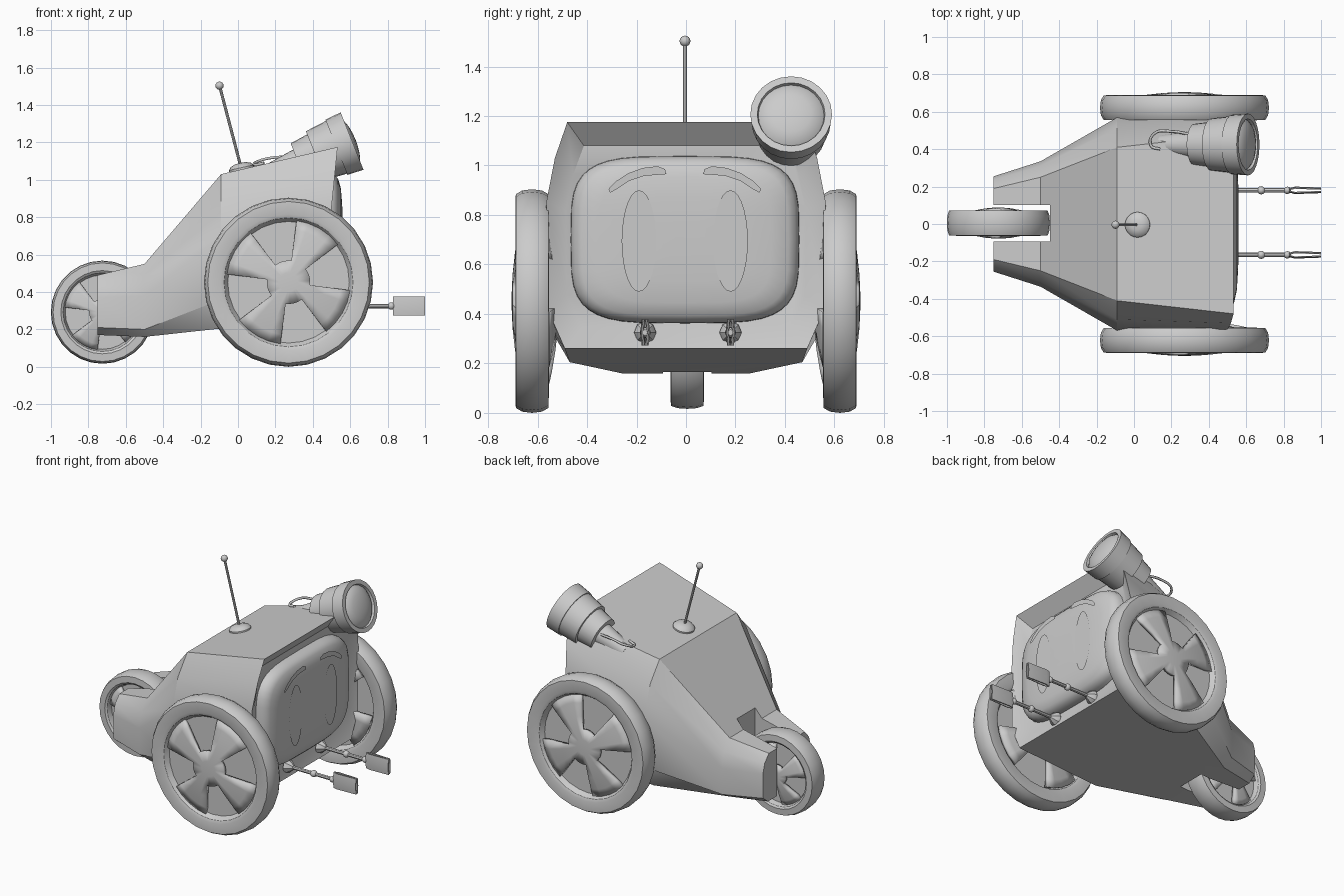
import bpy, bmesh
from math import sin, cos, pi, radians
from mathutils import Matrix, Vector

if "Cube" in bpy.data.objects:
    bpy.data.objects.remove(bpy.data.objects["Cube"])

I4 = Matrix.Identity(4)


def make(name, verts, faces, mat=I4, angle=32):
    bm = bmesh.new()
    vs = [bm.verts.new(mat @ Vector(v)) for v in verts]
    for f in faces:
        bm.faces.new([vs[i] for i in f])
    bmesh.ops.remove_doubles(bm, verts=bm.verts, dist=1e-5)
    bmesh.ops.recalc_face_normals(bm, faces=bm.faces)
    me = bpy.data.meshes.new(name)
    bm.to_mesh(me)
    bm.free()
    ob = bpy.data.objects.new(name, me)
    bpy.context.collection.objects.link(ob)
    bpy.ops.object.select_all(action='DESELECT')
    ob.select_set(True)
    bpy.context.view_layer.objects.active = ob
    bpy.ops.object.shade_smooth_by_angle(angle=radians(angle))
    return ob


def lathe(name, prof, n, mat=I4, closed=False, skip=lambda ring, seg: False, turn=0):
    """Revolve (radius, height) points around local z."""
    verts = [(r * cos(2 * pi * k / n + turn), r * sin(2 * pi * k / n + turn), h)
             for r, h in prof for k in range(n)]
    m = len(prof)
    faces = []
    for i in range(m if closed else m - 1):
        for k in range(n):
            if not skip(i, k):
                a, b, k2 = i * n, (i + 1) % m * n, (k + 1) % n
                faces.append((a + k, a + k2, b + k2, b + k))
    return make(name, verts, faces, mat)


def along(start, end):
    """Matrix placing local z along start -> end."""
    d = Vector(end) - Vector(start)
    return Matrix.Translation(start) @ d.to_track_quat('Z', 'Y').to_matrix().to_4x4()


def rod(name, a, b, r, n=8):
    h = (Vector(b) - Vector(a)).length
    return lathe(name, [(0, 0), (r, 0), (r, h), (0, h)], n, along(a, b))


def ball(name, c, r):
    return lathe(name, [(r * sin(pi * i / 8), -r * cos(pi * i / 8)) for i in range(9)],
                 12, Matrix.Translation(c))


# Body: lofted half sections (bottom to top), mirrored across y
sections = [
    (-.75, [(.20, .17), (.25, .21), (.255, .37), (.235, .44), (.19, .49)]),
    (-.50, [(.26, .16), (.33, .20), (.335, .38), (.31, .48), (.25, .55)]),
    (-.09, [(.47, .205), (.56, .36), (.57, .70), (.51, .90), (.41, 1.03)]),
    (.50, [(.49, .26), (.56, .42), (.565, .85), (.53, 1.03), (.48, 1.175)]),
]
verts, faces = [], []
for x, half in sections:
    for y, z in half + [(-y, z) for y, z in reversed(half)]:
        verts.append((x + max(0, z - .85) * .1 if x > 0 else x, y, z))
# recessed front panel behind the rim
verts += [(.46, y * .86, .70 + (z - .70) * .8) for _, y, z in verts[30:40]]
for s in range(4):
    for k in range(10):
        a, b, k2 = s * 10, s * 10 + 10, (k + 1) % 10
        faces.append((a + k, a + k2, b + k2, b + k))
faces += [tuple(range(10)), tuple(range(40, 50))]
body = make("body", verts, faces)

# Slot for the rear wheel
bpy.ops.mesh.primitive_cube_add(size=1, location=(-.75, .005, .5))
cutter = bpy.context.object
cutter.name = "wheel_slot_cutter"
cutter.scale = (.6, .195, 1.2)
cutter.hide_render = True
mod = body.modifiers.new("slot", 'BOOLEAN')
mod.object = cutter
mod.operation = 'DIFFERENCE'
mod.solver = 'EXACT'
bpy.context.view_layer.objects.active = body
bpy.ops.object.modifier_apply(modifier="slot")
bpy.data.objects.remove(cutter)


# Wheels: tyre, floor disc and a windowed hub dome on each side
def wheel(name, center, s):
    base = Matrix.Translation(center) @ Matrix.Rotation(pi / 2, 4, 'X') @ Matrix.Diagonal((s, s, 1, 1))
    side = [(.325, .03), (.345, .06), (.365, .068), (.432, .066), (.447, .04), (.452, 0)]
    tyre = side + [(r, -h) for r, h in reversed(side[:-1])]
    lathe(name + "_tyre", tyre, 28, base, closed=True)
    for sgn in (1, -1):
        m = base @ Matrix.Diagonal((1, 1, sgn, 1))
        R = .332
        dome = [(R * f, .045 + .038 * (1 - f * f)) for f in (1, .85, .6, .35, .15, 0)]
        hub = lathe(name + "_hub", dome, 32, m, turn=radians(15 - 22.5),
                    skip=lambda i, k: i < 3 and k % 8 < 4)
        sol = hub.modifiers.new("thickness", 'SOLIDIFY')
        sol.thickness = .025
        lathe(name + "_hub_floor", [(.335, .03), (0, .03)], 32, m)


wheel("front_right_wheel", (.27, -.622, .452), 1)
wheel("front_left_wheel", (.27, .622, .452), 1)
wheel("rear_wheel", (-.725, .005, .292), .61)

# Bulging face screen: stacked superellipse rings
n = 40
rings = [(.42, 1), (.485, .99), (.515, .96), (.535, .9), (.55, .75), (.557, .5), (.56, .2)]
sgnpow = lambda c: abs(c) ** .5 * (1 if c > 0 else -1)
verts = [(x, -.004 + .465 * f * sgnpow(cos(2 * pi * k / n)), .70 + .34 * f * sgnpow(sin(2 * pi * k / n)))
         for x, f in rings for k in range(n)]
faces = [(i * n + k, i * n + (k + 1) % n, (i + 1) * n + (k + 1) % n, (i + 1) * n + k)
         for i in range(len(rings) - 1) for k in range(n)]
faces += [tuple(range(n)), tuple(range((len(rings) - 1) * n, len(rings) * n))]
make("face_screen", verts, faces, angle=40)

# Flat eyes and eyebrows
brow = [(.08, .985, .965), (.11, .997, .963), (.17, .99, .958), (.23, .968, .938),
        (.28, .935, .905), (.308, .905, .89)]
for s in (-1, 1):
    make("eye", [(.563, -.005 + s * .185 + .07 * cos(2 * pi * k / 28), .695 + .205 * sin(2 * pi * k / 28))
                 for k in range(28)], [tuple(range(28))])
    make("eyebrow", [(.563, -.005 + s * (y - (.006 if j else 0)), z[j]) for y, *z in brow for j in (0, 1)],
         [(2 * i, 2 * i + 1, 2 * i + 3, 2 * i + 2) for i in range(len(brow) - 1)])

# Lamp on the upper left edge
lamp = along((.61, .425, 1.207), (.61 + .93, .425, 1.207 + .37))
lathe("lamp_housing", [(0, -.5), (.05, -.5), (.074, -.31), (.11, -.31), (.122, -.21), (.14, -.21),
                       (.152, -.09), (.159, -.09), (.165, 0), (.137, 0), (.132, -.02), (0, -.02)], 24, lamp)
lathe("lamp_lens", [(.133, -.015), (.115, .0), (.08, .012), (.04, .018), (0, .02)], 24, lamp)

# Cable loop at the lamp tail
cu = bpy.data.curves.new("lamp_cable", 'CURVE')
cu.dimensions = '3D'
cu.bevel_depth = .008
cu.bevel_resolution = 1
cu.resolution_u = 5
sp = cu.splines.new('BEZIER')
pts = [(.30, .48, 1.12), (.20, .495, 1.12), (.11, .485, 1.10), (.09, .42, 1.08), (.14, .40, 1.09)]
sp.bezier_points.add(len(pts) - 1)
for bp, p in zip(sp.bezier_points, pts):
    bp.co = p
    bp.handle_left_type = bp.handle_right_type = 'AUTO'
bpy.context.collection.objects.link(bpy.data.objects.new("lamp_cable", cu))

# Antenna
lathe("antenna_base", [(.068, -.02), (.068, .01), (.055, .025), (.03, .034), (0, .036)], 20,
      along((.02, -.004, 1.055), (-.2, -.004, 2.055)))
rod("antenna_rod", (.015, -.004, 1.07), (-.098, -.004, 1.5), .008)
ball("antenna_tip", (-.099, -.004, 1.503), .022)

# Arms with two-plate grippers
for y in (-.165, .18):
    z = .325
    lathe("arm_base", [(.045, 0), (.04, .02), (.015, .05), (0, .05)], 8, along((.48, y, z), (1, y, z)))
    rod("arm_rod", (.47, y, z), (.84, y, z), .012)
    ball("elbow", (.68, y, z), .022)
    ball("wrist", (.82, y, z), .02)
    for s in (-1, 1):
        outline = [(.83, .012), (.86, .02), (1, .015)]
        verts = [(x, y + s * (w - d - (.006 if j else 0)), z + h)
                 for d in (0, .006)
                 for x, w in outline for j, h in ((1, -.052), (0, 0), (1, .052))]
        quads = [(3 * i + j, 3 * i + j + 1, 3 * i + j + 4, 3 * i + j + 3) for i in (0, 1) for j in (0, 1)]
        rim = [0, 1, 2, 5, 8, 7, 6, 3]
        faces = quads + [tuple(q + 9 for q in f) for f in quads]
        faces += [(a, b, b + 9, a + 9) for a, b in zip(rim, rim[1:] + rim[:1])]
        make("gripper_plate", verts, faces, angle=20)
